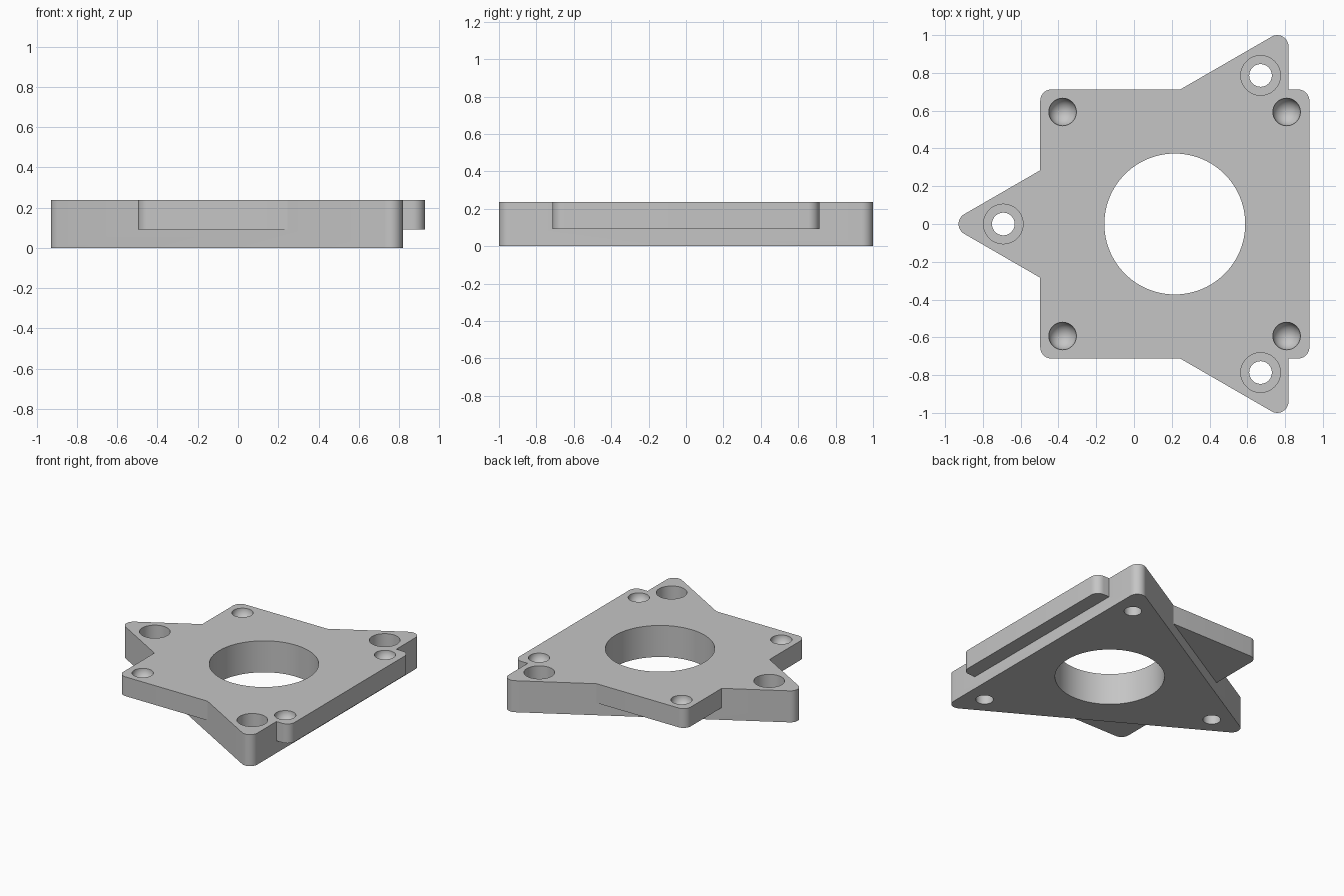
import bpy, bmesh
from math import pi, cos, sin, sqrt, radians
from mathutils import Vector

cube = bpy.data.objects.get("Cube")
if cube:
    bpy.data.objects.remove(cube, do_unlink=True)

CX = 0.216        # common centre of square, triangle and bore
TOP = 0.237
STEP = 0.092      # underside of the square plate

grey = bpy.data.materials.new("machined grey")
grey.use_nodes = True
colour = (0.56, 0.56, 0.56, 1)
grey.diffuse_color = colour
grey.node_tree.nodes["Principled BSDF"].inputs["Base Color"].default_value = colour


def add_object(name, bm):
    bmesh.ops.recalc_face_normals(bm, faces=bm.faces)
    mesh = bpy.data.meshes.new(name)
    bm.to_mesh(mesh)
    bm.free()
    mesh.materials.append(grey)
    obj = bpy.data.objects.new(name, mesh)
    bpy.context.collection.objects.link(obj)
    return obj


def rounded_prism(name, sides, reach, radius, start, z0, z1, steps=10):
    """Regular polygon with rounded corners, extruded upward."""
    bm = bmesh.new()
    verts = []
    for k in range(sides):
        a = start + 2 * pi * k / sides
        for i in range(steps + 1):
            b = a + (i / steps - 0.5) * 2 * pi / sides
            verts.append(bm.verts.new((CX + reach * cos(a) + radius * cos(b),
                                       reach * sin(a) + radius * sin(b), z0)))
    face = bm.faces.new(verts)
    new = bmesh.ops.extrude_face_region(bm, geom=[face])["geom"]
    moved = [v for v in new if isinstance(v, bmesh.types.BMVert)]
    bmesh.ops.translate(bm, verts=moved, vec=(0, 0, z1 - z0))
    return add_object(name, bm)


def cylinder(name, x, y, radius, z0, z1, segments=48):
    bm = bmesh.new()
    bmesh.ops.create_cone(bm, cap_ends=True, segments=segments,
                          radius1=radius, radius2=radius, depth=z1 - z0)
    bmesh.ops.translate(bm, verts=bm.verts, vec=(x, y, (z0 + z1) / 2))
    return add_object(name, bm)


def ball(name, x, y, radius):
    bm = bmesh.new()
    bmesh.ops.create_uvsphere(bm, u_segments=40, v_segments=24, radius=radius)
    bmesh.ops.translate(bm, verts=bm.verts, vec=(x, y, TOP))
    return add_object(name, bm)


def combine(target, tool, operation):
    tool.hide_render = True
    mod = target.modifiers.new(operation.lower(), 'BOOLEAN')
    mod.operation = operation
    mod.solver = 'EXACT'
    mod.object = tool
    bpy.context.view_layer.objects.active = target
    bpy.ops.object.modifier_apply(modifier=mod.name)
    bpy.data.objects.remove(tool, do_unlink=True)


# Triangular body joined with the thinner square plate
plate = rounded_prism("mounting_plate", 3, 1.085, 0.06, pi, 0, TOP)
square = rounded_prism("square_plate", 4, 0.6525 * sqrt(2), 0.06, pi / 4, STEP, TOP)
combine(plate, square, 'UNION')

# Central bore
combine(plate, cylinder("bore", CX, 0, 0.373, -0.1, 0.4, 96), 'DIFFERENCE')

# Counterbored bolt holes in the triangle tips
for angle in (60, 180, 300):
    x = CX + 0.908 * cos(radians(angle))
    y = 0.908 * sin(radians(angle))
    combine(plate, cylinder("counterbore", x, y, 0.105, 0.09, 0.4), 'DIFFERENCE')
    combine(plate, cylinder("bolt_hole", x, y, 0.06, -0.1, 0.3), 'DIFFERENCE')

# Round sockets in the square's corners
for sx in (-1, 1):
    for sy in (-1, 1):
        combine(plate, ball("socket", CX - 0.001 + sx * 0.593, sy * 0.593, 0.073), 'DIFFERENCE')

# One material, smooth curved walls with sharp rims
plate.data.materials.clear()
plate.data.materials.append(grey)
for p in plate.data.polygons:
    p.material_index = 0
bpy.ops.object.select_all(action='DESELECT')
plate.select_set(True)
bpy.context.view_layer.objects.active = plate
bpy.ops.object.shade_smooth_by_angle(angle=radians(25))
